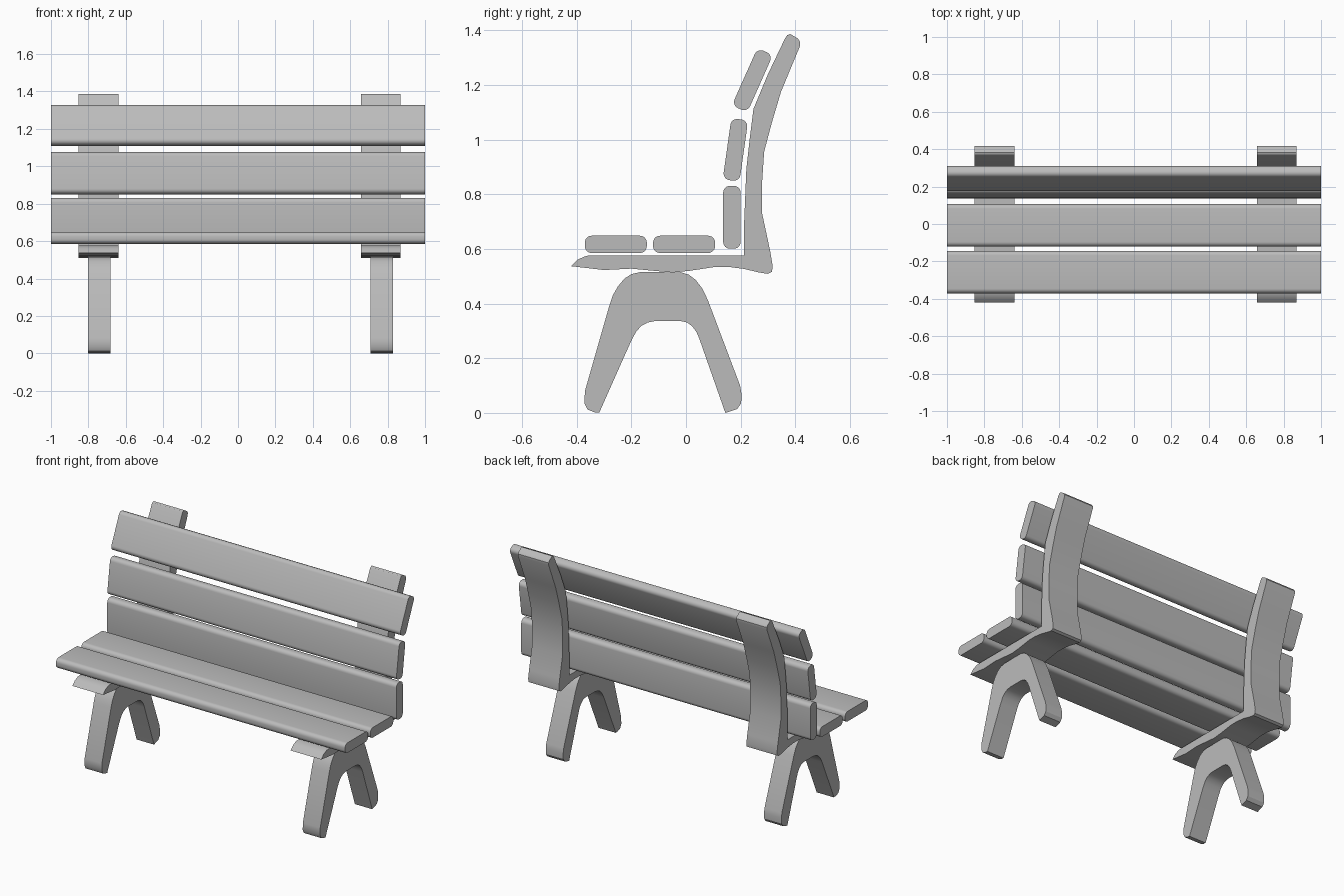
import bpy, bmesh, math

paint = bpy.data.materials.new("plain grey")
paint.diffuse_color = (0.5, 0.5, 0.5, 1)


def extrude_profile(name, pts, x0, x1):
    """Solid from a (y, z) outline, pulled along x."""
    bm = bmesh.new()
    a = [bm.verts.new((x0, y, z)) for y, z in pts]
    b = [bm.verts.new((x1, y, z)) for y, z in pts]
    n = len(pts)
    bm.faces.new(a)
    bm.faces.new(b[::-1])
    for i in range(n):
        j = (i + 1) % n
        bm.faces.new((a[i], b[i], b[j], a[j]))
    bmesh.ops.recalc_face_normals(bm, faces=bm.faces)
    me = bpy.data.meshes.new(name)
    bm.to_mesh(me)
    bm.free()
    for p in me.polygons:
        p.use_smooth = True
    me.set_sharp_from_angle(angle=math.radians(32))
    me.materials.append(paint)
    ob = bpy.data.objects.new(name, me)
    bpy.context.collection.objects.link(ob)
    return ob


def slat(name, cy, cz, w, h, tilt=0, r=0.025, seg=6):
    """Full-width plank with rounded long edges, leaning back by tilt degrees."""
    t = math.radians(tilt)
    pts = []
    for k, (sy, sz) in enumerate(((1, 1), (-1, 1), (-1, -1), (1, -1))):
        for i in range(seg + 1):
            a = math.pi / 2 * (k + i / seg)
            y = sy * (w / 2 - r) + r * math.cos(a)
            z = sz * (h / 2 - r) + r * math.sin(a)
            pts.append((cy + y * math.cos(t) + z * math.sin(t),
                        cz - y * math.sin(t) + z * math.cos(t)))
    extrude_profile(name, pts, -1, 1)


# Seat and back planks
slat("seat_slat_front", -0.257, 0.617, 0.227, 0.063)
slat("seat_slat_rear", -0.007, 0.617, 0.227, 0.063)
slat("back_slat_lower", 0.168, 0.716, 0.064, 0.23)
slat("back_slat_middle", 0.181, 0.963, 0.062, 0.226, 8)
slat("back_slat_upper", 0.243, 1.218, 0.062, 0.23, 24)

# L-shaped support outline
support = [(-0.42, 0.537), (-0.395, 0.562), (-0.365, 0.575), (-0.33, 0.577),
           (0.212, 0.577), (0.213, 0.70), (0.221, 0.894), (0.234, 1.01),
           (0.247, 1.113), (0.30, 1.24), (0.363, 1.372), (0.371, 1.383),
           (0.382, 1.387), (0.41, 1.37), (0.418, 1.357), (0.417, 1.342),
           (0.348, 1.176), (0.315, 1.065), (0.286, 0.956), (0.279, 0.85),
           (0.279, 0.729), (0.308, 0.593), (0.317, 0.54), (0.315, 0.517),
           (0.30, 0.509), (0.268, 0.514), (0.213, 0.527), (0.16, 0.534),
           (0.104, 0.534), (0.012, 0.52), (-0.05, 0.514), (-0.115, 0.52),
           (-0.20, 0.528), (-0.30, 0.523)]

# Arched leg outline
leg = [(-0.32, 0.002), (-0.335, 0.002), (-0.36, 0.012), (-0.372, 0.035),
       (-0.37, 0.08), (-0.28, 0.395), (-0.268, 0.43), (-0.25, 0.462),
       (-0.225, 0.492), (-0.20, 0.508), (-0.17, 0.515), (-0.02, 0.515),
       (0.01, 0.506), (0.035, 0.487), (0.06, 0.455), (0.08, 0.413),
       (0.198, 0.10), (0.203, 0.07), (0.202, 0.035), (0.187, 0.014),
       (0.144, 0.0), (0.05, 0.268), (0.039, 0.295), (0.022, 0.318),
       (0.004, 0.331), (-0.018, 0.336), (-0.115, 0.336), (-0.14, 0.331),
       (-0.163, 0.319), (-0.182, 0.298), (-0.20, 0.265), (-0.318, 0.0)]

# One support and one leg at each end
for side, dx in (("left", 0), ("right", 1.51)):
    extrude_profile("support_" + side, support, -0.852 + dx, -0.64 + dx)
    extrude_profile("leg_" + side, leg, -0.802 + dx, -0.682 + dx)
